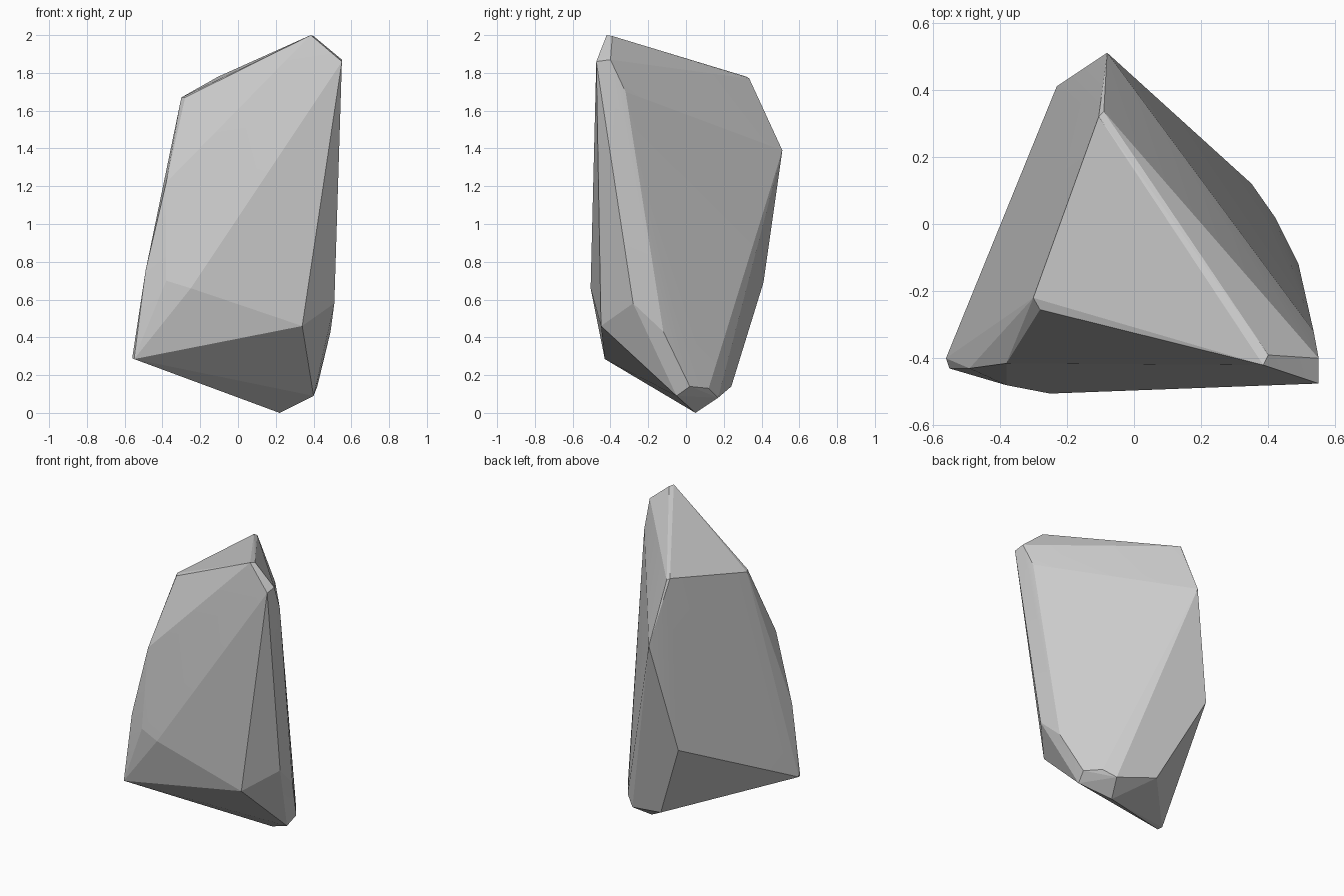
import bpy, bmesh, math

if "Cube" in bpy.data.objects:
    bpy.data.objects.remove(bpy.data.objects["Cube"])

# Corner points of the faceted stone, its skin is their convex hull
crown = [(0.385, -0.42, 2.0), (0.40, -0.39, 1.995), (0.55, -0.475, 1.86), (0.55, -0.40, 1.87),
         (0.535, -0.32, 1.70), (-0.105, 0.32, 1.78), (-0.09, 0.335, 1.77),
         (-0.28, -0.255, 1.67), (-0.30, -0.22, 1.67)]
waist = [(-0.08, 0.51, 1.39), (-0.38, -0.415, 1.22), (-0.49, -0.43, 0.75), (-0.38, -0.48, 0.70),
         (-0.25, -0.505, 0.66), (-0.23, 0.41, 0.69), (0.51, -0.28, 0.58), (0.49, -0.12, 0.43)]
base = [(0.34, -0.45, 0.46), (-0.56, -0.40, 0.29), (-0.55, -0.43, 0.285), (0.02, 0.24, 0.14),
        (0.28, 0.17, 0.08), (0.35, 0.12, 0.13), (0.42, 0.02, 0.14), (0.40, -0.05, 0.09),
        (0.22, 0.05, 0.0)]

bm = bmesh.new()
for p in crown + waist + base:
    bm.verts.new(p)
hull = bmesh.ops.convex_hull(bm, input=bm.verts[:])
loose = [v for v in bm.verts if not v.link_faces]
bmesh.ops.delete(bm, geom=loose, context='VERTS')
# Merge almost coplanar triangles into flat facets
bmesh.ops.dissolve_limit(bm, angle_limit=math.radians(1.5), verts=bm.verts[:], edges=bm.edges[:])
bmesh.ops.recalc_face_normals(bm, faces=bm.faces[:])

mesh = bpy.data.meshes.new("stone")
bm.to_mesh(mesh)
bm.free()
stone = bpy.data.objects.new("stone", mesh)
bpy.context.collection.objects.link(stone)

# Plain grey stone colour
grey = bpy.data.materials.new("stone_grey")
grey.diffuse_color = (0.6, 0.6, 0.6, 1)
grey.use_nodes = True
grey.node_tree.nodes["Principled BSDF"].inputs["Base Color"].default_value = grey.diffuse_color
mesh.materials.append(grey)

# Soften only the shallow facet edges
bpy.context.view_layer.objects.active = stone
stone.select_set(True)
bpy.ops.object.shade_smooth_by_angle(angle=math.radians(6))
